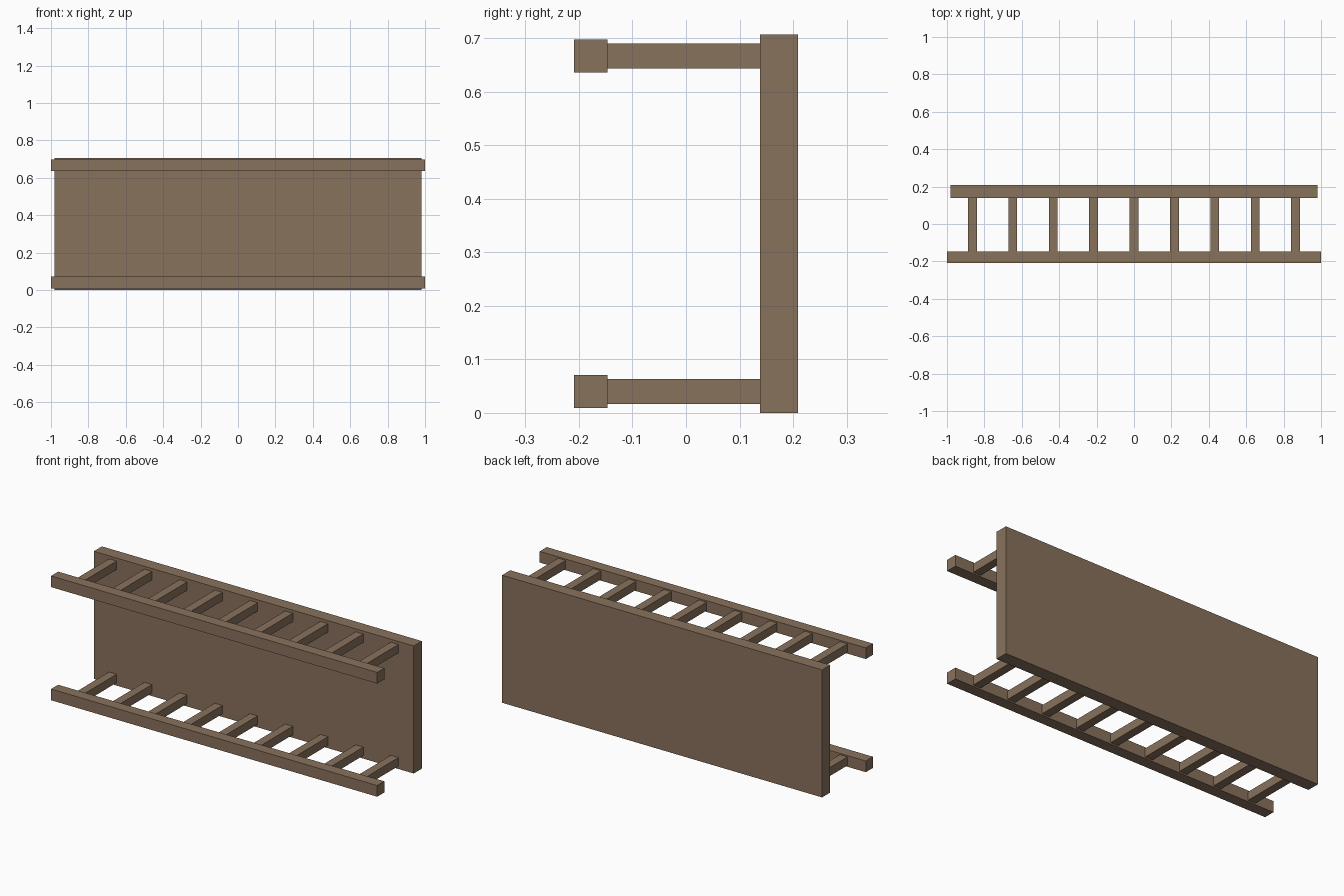
import bpy

if "Cube" in bpy.data.objects:
    bpy.data.objects.remove(bpy.data.objects["Cube"])

wood = bpy.data.materials.new("brown wood")
wood.diffuse_color = (0.25, 0.168, 0.108, 1)
wood.use_nodes = True
wood.node_tree.nodes["Principled BSDF"].inputs["Base Color"].default_value = wood.diffuse_color


def box(name, x0, x1, y0, y1, z0, z1):
    """Axis-aligned box from its limits."""
    bpy.ops.mesh.primitive_cube_add(size=1)
    ob = bpy.context.object
    ob.name = name
    ob.data.name = name
    for v in ob.data.vertices:
        v.co = ((x0, x1)[v.co.x > 0], (y0, y1)[v.co.y > 0], (z0, z1)[v.co.z > 0])
    ob.data.materials.append(wood)
    return ob


# Solid back panel
box("back_panel", -0.981, 0.981, 0.138, 0.209, 0.0, 0.707)

# Lower and upper racks: a front rail joined to the panel by nine rungs
for level, z in (("lower", 0.040), ("upper", 0.667)):
    box(level + "_rail", -1.0, 1.0, -0.209, -0.147, z - 0.031, z + 0.031)
    for i in range(-4, 5):
        x = i * 0.216
        box(f"{level}_rung_{i + 5}", x - 0.0235, x + 0.0235,
            -0.147, 0.138, z - 0.0235, z + 0.0235)
